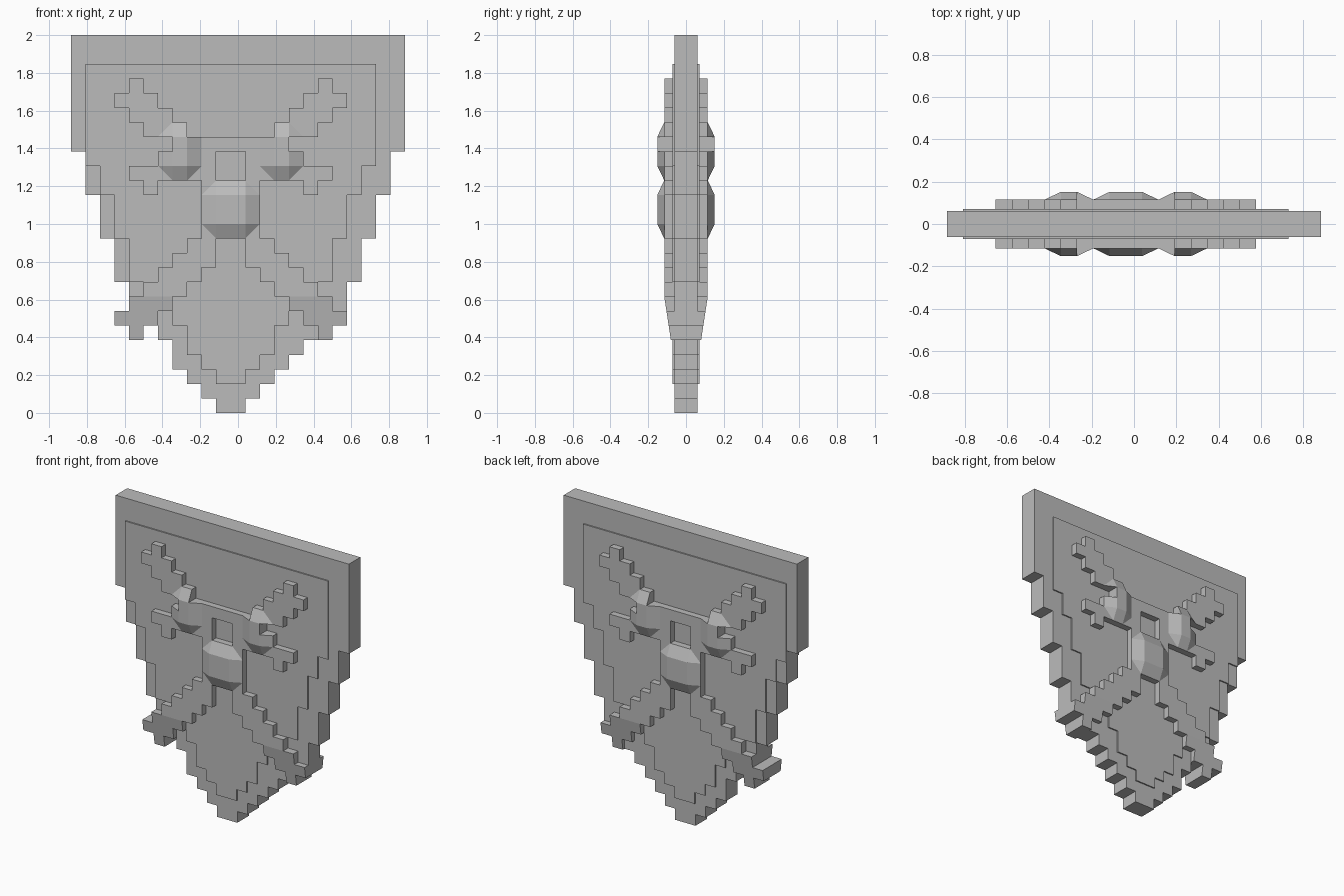
import bpy, bmesh

if "Cube" in bpy.data.objects:
    bpy.data.objects.remove(bpy.data.objects["Cube"])

P = 2.0 / 26          # size of one block
COLS = 23             # banner width in blocks

mat = bpy.data.materials.new("banner grey")
mat.diffuse_color = (0.5, 0.5, 0.5, 1)
mat.use_nodes = True
mat.node_tree.nodes["Principled BSDF"].inputs["Base Color"].default_value = mat.diffuse_color


def slab(name, rows, depth):
    """Blocky slab from {row: [(first, end), ...]}, depth(c, r) = half thickness at a corner."""
    cells = {(c, r) for r, spans in rows.items() for a, b in spans for c in range(a, b)}
    bm = bmesh.new()
    cache = {}

    def v(c, r, s):
        if (c, r, s) not in cache:
            cache[c, r, s] = bm.verts.new(((c - COLS / 2) * P, s * depth(c, r), r * P))
        return cache[c, r, s]

    for c, r in sorted(cells):
        ring = [(c, r), (c + 1, r), (c + 1, r + 1), (c, r + 1)]
        near = [(c, r - 1), (c + 1, r), (c, r + 1), (c - 1, r)]
        bm.faces.new([v(*p, -1) for p in ring])
        bm.faces.new([v(*p, 1) for p in reversed(ring)])
        for i in range(4):
            if near[i] not in cells:
                a, b = ring[i], ring[(i + 1) % 4]
                bm.faces.new([v(*b, -1), v(*a, -1), v(*a, 1), v(*b, 1)])
    # triangulate bent faces, then merge the flat ones
    bmesh.ops.triangulate(bm, faces=bm.faces[:])
    bmesh.ops.dissolve_limit(bm, angle_limit=0.01, verts=bm.verts[:], edges=bm.edges[:])
    bmesh.ops.recalc_face_normals(bm, faces=bm.faces[:])
    me = bpy.data.meshes.new(name)
    bm.to_mesh(me)
    bm.free()
    me.materials.append(mat)
    ob = bpy.data.objects.new(name, me)
    bpy.context.collection.objects.link(ob)
    return ob


def steps(table):
    """(first row, end row, first column, end column) bands to a row dictionary."""
    return {r: [(a, b)] for r0, r1, a, b in table for r in range(r0, r1)}


# Banner cloth: wide top, stepped point at the bottom
cloth = steps([(0, 1, 10, 12), (1, 2, 9, 13), (2, 3, 8, 14), (3, 4, 7, 15),
               (4, 5, 7, 16), (5, 6, 6, 17), (6, 7, 5, 18), (7, 9, 4, 19),
               (9, 12, 3, 20), (12, 15, 2, 21), (15, 18, 1, 22), (18, 26, 0, 23)])
slab("banner_cloth", cloth, lambda c, r: 0.062)

# Slightly raised inner panel
panel = steps([(2, 3, 10, 12), (3, 4, 9, 13), (4, 6, 8, 14), (6, 7, 7, 15),
               (7, 9, 5, 17), (9, 12, 4, 18), (12, 15, 3, 19), (15, 17, 2, 20),
               (17, 24, 1, 21)])
slab("inner_panel", panel, lambda c, r: 0.071)

# Crossed emblem: left half spans, mirrored about column 11
left = {22: (4, 5), 21: (3, 6), 20: (4, 7), 19: (5, 8), 18: (7, 11), 17: (6, 10),
        16: (4, 10), 15: (9, 11), 14: (9, 11), 13: (9, 11), 12: (9, 11),
        11: (8, 10), 10: (7, 10), 9: (6, 9), 8: (5, 8), 7: (4, 7), 6: (3, 6), 5: (4, 5)}
emblem = {r: [(a, b), (22 - b, 22 - a)] for r, (a, b) in left.items()}
emblem[15] += [(5, 6), (16, 17)]


def emblem_depth(c, r):
    m = min(c, 22 - c)
    if m in (7, 8) and 17 <= r <= 19:      # brow bulges
        return 0.152
    if m >= 10 and 13 <= r <= 15:          # centre bulge
        return 0.152
    if r < 8:                              # lower ends thin out
        return 0.08 + 0.035 * max(0, r - 5) / 3
    return 0.115


slab("crossed_emblem", emblem, emblem_depth)
